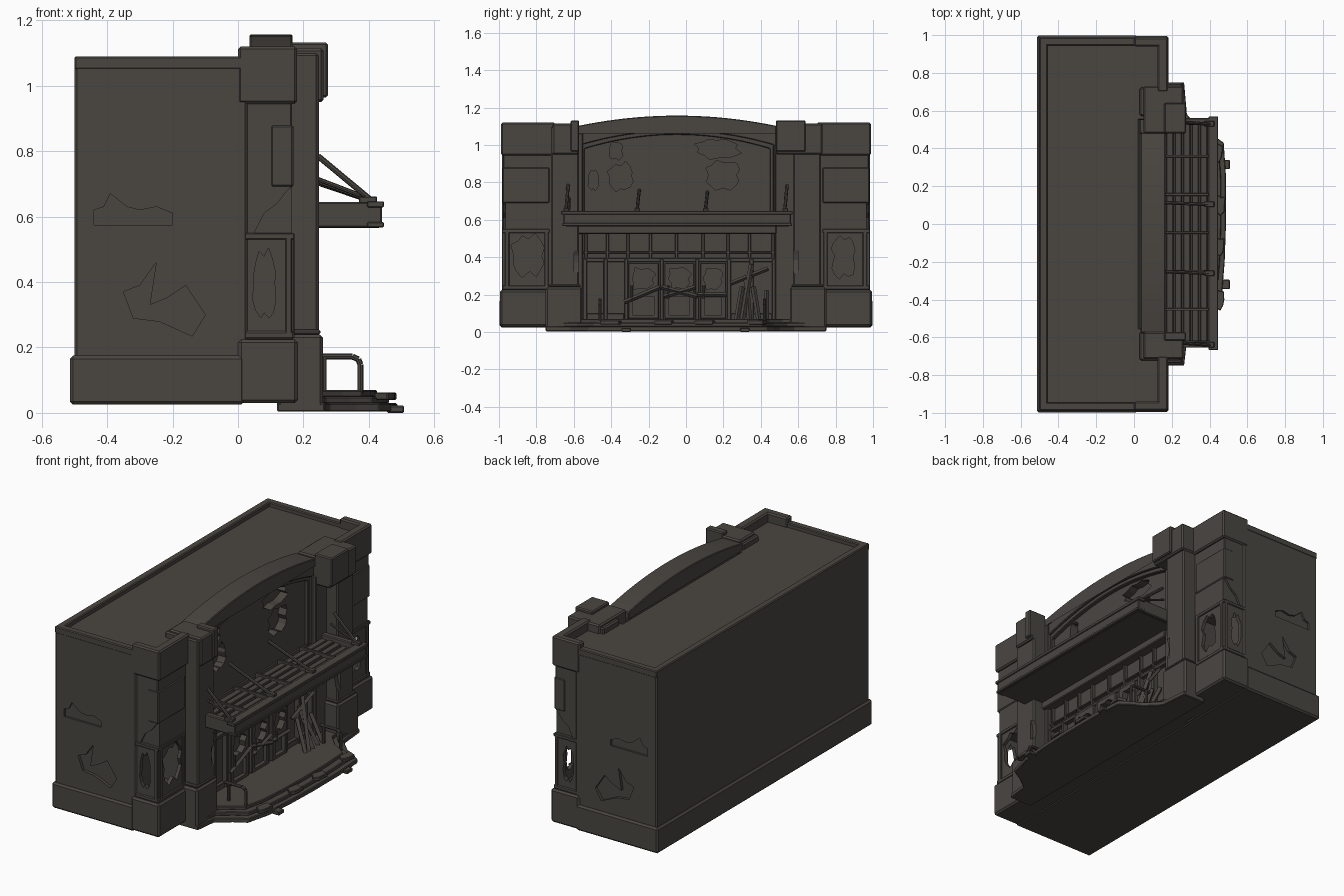
import bpy, bmesh, math, random
from mathutils import Vector

if "Cube" in bpy.data.objects:
    bpy.data.objects.remove(bpy.data.objects["Cube"])

random.seed(4)
mat = bpy.data.materials.new("dark weathered stone")
mat.diffuse_color = (0.068, 0.061, 0.053, 1)
mat.use_nodes = True
mat.node_tree.nodes["Principled BSDF"].inputs["Base Color"].default_value = mat.diffuse_color


def finish(name, bm, bevel=0):
    bmesh.ops.recalc_face_normals(bm, faces=bm.faces)
    if bevel:
        sharp = [e for e in bm.edges if len(e.link_faces) == 2 and e.calc_face_angle() > 0.6]
        bmesh.ops.bevel(bm, geom=sharp, offset=bevel, segments=1, affect='EDGES')
    me = bpy.data.meshes.new(name)
    bm.to_mesh(me)
    bm.free()
    me.materials.append(mat)
    ob = bpy.data.objects.new(name, me)
    bpy.context.collection.objects.link(ob)
    return ob


def prism(name, pts, axis, a, b, bevel=0):
    """Extrude a 2D outline along an axis from a to b."""
    def place(p, q, d):
        return {'x': (d, p, q), 'y': (p, d, q), 'z': (p, q, d)}[axis]
    bm = bmesh.new()
    f = bm.faces.new([bm.verts.new(place(p, q, a)) for p, q in pts])
    ext = bmesh.ops.extrude_face_region(bm, geom=[f])
    shift = Vector(place(0, 0, b - a))
    bmesh.ops.translate(bm, vec=shift, verts=[v for v in ext['geom'] if isinstance(v, bmesh.types.BMVert)])
    return finish(name, bm, bevel)


def box(name, x0, x1, y0, y1, z0, z1, bevel=0.005):
    y0, y1 = min(y0, y1), max(y0, y1)
    return prism(name, [(x0, y0), (x1, y0), (x1, y1), (x0, y1)], 'z', z0, z1, bevel)


def rod(name, p, q, r, sides=8):
    p, q = Vector(p), Vector(q)
    bm = bmesh.new()
    bmesh.ops.create_cone(bm, cap_ends=True, segments=sides, radius1=r, radius2=r, depth=(q - p).length)
    bm.transform(Vector((0, 0, 1)).rotation_difference(q - p).to_matrix().to_4x4())
    bmesh.ops.translate(bm, vec=(p + q) / 2, verts=bm.verts)
    return finish(name, bm)


def jagged(cx, cy, rx, ry, n=16):
    """Ragged, roughly rectangular hole outline."""
    pts = []
    for i in range(n):
        t = 2 * math.pi * (i + random.uniform(-.2, .2)) / n
        c, s = math.cos(t), math.sin(t)
        k = random.uniform(.8, 1) / max(abs(c), abs(s)) ** .7 * (1 if i % 2 else .82)
        pts.append((cx + rx * max(-1, min(1, k * c)), cy + ry * max(-1, min(1, k * s))))
    return pts


def cut(ob, cutter):
    m = ob.modifiers.new("cut", 'BOOLEAN')
    m.operation, m.solver, m.object = 'DIFFERENCE', 'EXACT', cutter
    me = bpy.data.meshes.new_from_object(ob.evaluated_get(bpy.context.evaluated_depsgraph_get()))
    ob.modifiers.clear()
    ob.data = me
    bpy.data.objects.remove(cutter)


# Main block, roof rim and plinth
body = box("main_block", -.5, .03, -.985, .985, .03, 1.065, .008)
for s in (-1, 1):
    top_patch = [(-.44, .575), (-.2, .575), (-.2, .61), (-.25, .63), (-.3, .62), (-.34, .63), (-.39, .67), (-.41, .63), (-.44, .62)]
    low_patch = [(-.35, .37), (-.32, .29), (-.24, .28), (-.14, .235), (-.10, .3), (-.16, .39), (-.22, .35), (-.27, .33), (-.25, .46), (-.3, .39)]
    cut(body, prism("cutter", top_patch, 'y', s * .973, s * 1.1))
    cut(body, prism("cutter", low_patch, 'y', s * .968, s * 1.1))
    box("roof_rim_side", -.5, .02, s * .945, s * .987, 1.05, 1.09)
box("roof_rim_back", -.5, -.458, -.987, .987, 1.05, 1.09)
box("plinth", -.514, .02, -.997, .997, .025, .175, .01)

# Corner wings: hollow, with broken windows, caps and plinths
for s in (-1, 1):
    wing = box("wing_wall", 0, .165, s * .55, s * .978, .03, 1.065)
    cut(wing, box("cutter", .02, .145, s * .745, s * .955, .24, .55, 0))
    if s < 0:
        hole = jagged(-.84, .41, .1, .125)
    else:
        hole = jagged(.845, .4, .07, .125)
    cut(wing, prism("cutter", hole, 'x', .1, .3))
    cut(wing, prism("cutter", jagged(.08, .39, .04, .12), 'y', s * .9, s * 1.1))
    # missing plaster on the corner
    chip = [(.05, .55), (.2, .55), (.2, .72), (.15, .68), (.12, .64), (.08, .61)]
    cut(wing, prism("cutter", chip, 'y', s * .966, s * 1.1))
    box("wing_plinth", 0, .183, s * .7, s * .995, .03, .225, .01)
    box("wing_plinth_lip", 0, .172, s * .7, s * .984, .225, .25)
    box("window_head_band", 0, .172, s * .73, s * .984, .53, .55, .003)
    for a in (.735, .945):
        box("window_jamb", .15, .172, s * a, s * (a + .022), .24, .54, .003)
    for a in (0, .145):
        box("side_window_jamb", a, a + .02, s * .96, s * .984, .24, .54, .003)
    box("wing_course", .1, .17, s * .73, s * .982, .69, .88, .006)
    # parapet cap around the wing roof
    box("wing_cap_front", .125, .18, s * .70, s * .985, .945, 1.12, .008)
    box("wing_cap_side", 0, .18, s * .94, s * .988, .945, 1.12, .008)

# Pilasters either side of the entrance
for s, c0, c1 in ((-1, -.715, -.572), (1, .48, .73)):
    shaft = box("pilaster", .03, .247, s * .572, s * .722, .2, 1.1, .008)
    cut(shaft, prism("cutter", jagged(.25, .38, .025, .07, 10), 'y', s * .55, s * .6))
    box("pilaster_base", .12, .26, s * .555, s * .75, .015, .24, .01)
    box("pilaster_base_lip", .12, .252, s * .565, s * .735, .24, .255)
    box("pilaster_cap", .05, .262, c0, c1, .95, 1.115, .008)
    inner = c1 - .045 if s < 0 else c0
    box("pilaster_cap_block", .16, .275, inner, inner + .045 if s < 0 else .64, .965, 1.132, .006)
box("right_reveal", .03, .175, .475, .58, .03, 1.0)

# Curved parapet and its recessed panel
YC, HW = -.047, .53


def arch(z, drop, half, n=20):
    return [(YC + half * t, z - drop * t * t) for t in (1 - 2 * i / n for i in range(n + 1))]


panel = prism("upper_panel", [(YC - HW, .55), (YC + HW, .55)] + arch(1.10, .05, HW), 'x', .04, .12)
for cy, cz, ry, rz in ((-.35, .83, .075, .085), (-.375, .97, .04, .055), (.2, .84, .1, .085),
                       (.17, .98, .13, .06), (-.495, .81, .03, .06)):
    cut(panel, prism("cutter", jagged(cy, cz, ry, rz), 'x', .07, .3))


def arch_ring(name, zo, do, ho, zi, di, hi, x0, x1, foot):
    pts = [(YC + ho, foot)] + arch(zo, do, ho) + [(YC - ho, foot), (YC - hi, foot)]
    pts += arch(zi, di, hi)[::-1] + [(YC + hi, foot)]
    return prism(name, pts, 'x', x0, x1, .004)


arch_ring("arch_band", 1.148, .055, HW, 1.075, .075, .515, .05, .155, .6)
arch_ring("arch_coping", 1.157, .055, HW, 1.115, .055, .5295, .035, .166, 1.058)
arch_ring("arch_inner_trim", 1.08, .075, .515, 1.055, .075, .495, .1, .142, .6)

# Entrance wall with mullions, transom and lintel
wall = box("entrance_wall", .02, .13, YC - HW, YC + HW, .03, .6, 0)
box("lintel", .1, .185, YC - HW, YC + HW, .525, .575)
box("transom_bar", .1, .155, YC - HW, YC + HW, .375, .395, .003)
box("transom_sill", .1, .15, YC - HW, YC + HW, .42, .43, .003)
for y in (-.535, -.42, -.31, -.19, -.05, .09, .225, .34, .465):
    box("transom_mullion", .1, .15, y - .008, y + .008, .385, .53, .003)
for y in (-.54, -.43, -.32, -.13, .06, .23, .35, .47):
    box("entrance_mullion", .1, .16, y - .01, y + .01, .03, .39, .003)
for y0, y1 in ((-.53, -.33), (.24, .46)):
    box("stall_riser", .1, .15, y0, y1, .03, .1, .003)

# Three broken doors with boards nailed across
for y0, y1 in ((-.31, -.145), (-.115, .045), (.075, .215)):
    ym, hw = (y0 + y1) / 2, (y1 - y0) / 2
    door = box("door", .12, .172, y0, y1, .07, .37, .004)
    cut(door, prism("cutter", jagged(ym, .285, hw - .015, .065, 14), 'x', .135, .3))
    cut(door, box("cutter", .15, .3, y0 + .025, y1 - .025, .09, .19, 0))
    rod("door_handle", (.182, y0 + .02, .18), (.182, y0 + .02, .25), .006)
for ya, za, yb, zb in ((-.33, .16, -.14, .24), (-.13, .24, .06, .19), (-.12, .19, .05, .24),
                       (.06, .2, .22, .2), (.24, .26, .44, .34)):
    rod("nailed_board", (.18, ya, za), (.18, yb, zb), .012, 4)
for y, h, lean in ((.27, .24, .03), (.3, .36, .05), (.34, .3, -.02), (.39, .24, -.03), (.43, .22, 0)):
    rod("leaning_plank", (.25, y, .06), (.17, y + lean, h), .014, 4)

# Canopy tray with slats, beams and hanger rods
CY0, CY1 = -.655, .562
box("canopy_soffit", .15, .435, CY0 + .01, CY1 - .01, .565, .6)
box("canopy_front_beam", .40, .44, CY0, CY1, .567, .642, .005)
box("canopy_front_lip", .395, .446, CY0 - .012, CY1 + .008, .628, .647, .003)
box("canopy_front_foot", .395, .446, CY0 - .006, CY1 + .004, .567, .583, .003)
for y in (CY0, CY1 - .035):
    box("canopy_side_beam", .15, .44, y, y + .035, .567, .645)
for x in (.19, .235, .28, .325, .37):
    box("canopy_slat", x - .018, x + .018, CY0 + .02, CY1 - .02, .595, .618 + random.uniform(-.006, .006), .003)
for i in range(1, 6):
    y = CY0 + (CY1 - CY0) * i / 6
    box("canopy_joist", .15, .41, y - .007, y + .007, .59, .633, .002)
for y, z in ((-.63, .785), (-.25, .76), (.115, .75), (.54, .785)):
    x0 = .245 if abs(y) > .5 else .11
    rod("hanger_rod", (x0, y, z), (.41, y - .012, .648), .009)
    box("hanger_foot", .37, .425, y - .025, y + .005, .64, .662, .003)
for y in (-.625, .53):
    rod("hanger_brace", (.23, y, .72), (.4, y, .655), .007)

# Curved entrance steps with broken edge pieces
low = [(.12, -.75), (.265, -.75), (.28, -.62), (.36, -.56), (.43, -.52), (.465, -.38), (.48, -.2), (.487, 0),
       (.487, .25), (.475, .43), (.42, .47), (.36, .5), (.28, .58), (.265, .75), (.12, .75)]
prism("lower_step", low, 'z', .004, .03, .004)
mid = [(.12 + (x - .12) * .93, YC + (y - YC) * .94) for x, y in low]
prism("middle_step", mid, 'z', .028, .05, .004)
top = [(.12 + (x - .12) * .83, YC + (y - YC) * .9) for x, y in low]
prism("upper_step", top, 'z', .048, .07, .004)
for y in (-.32, .315):
    box("loose_stone", .455, .508, y - .025, y + .025, 0, .022, .004)
for x, y in ((.45, -.4), (.455, .1), (.44, .38), (.45, -.12)):
    prism("broken_slab", jagged(x, y, .035, .06, 9), 'z', .04, .062, .003)

# Handrails
for y in (-.46, .42):
    path = [(.24, .172), (.35, .172), (.368, .164), (.374, .148), (.374, .06)]
    for (xa, za), (xb, zb) in zip(path, path[1:]):
        rod("handrail", (xa, y, za), (xb, y, zb), .009)
    rod("handrail_post", (.262, y, .172), (.262, y, .06), .009)
